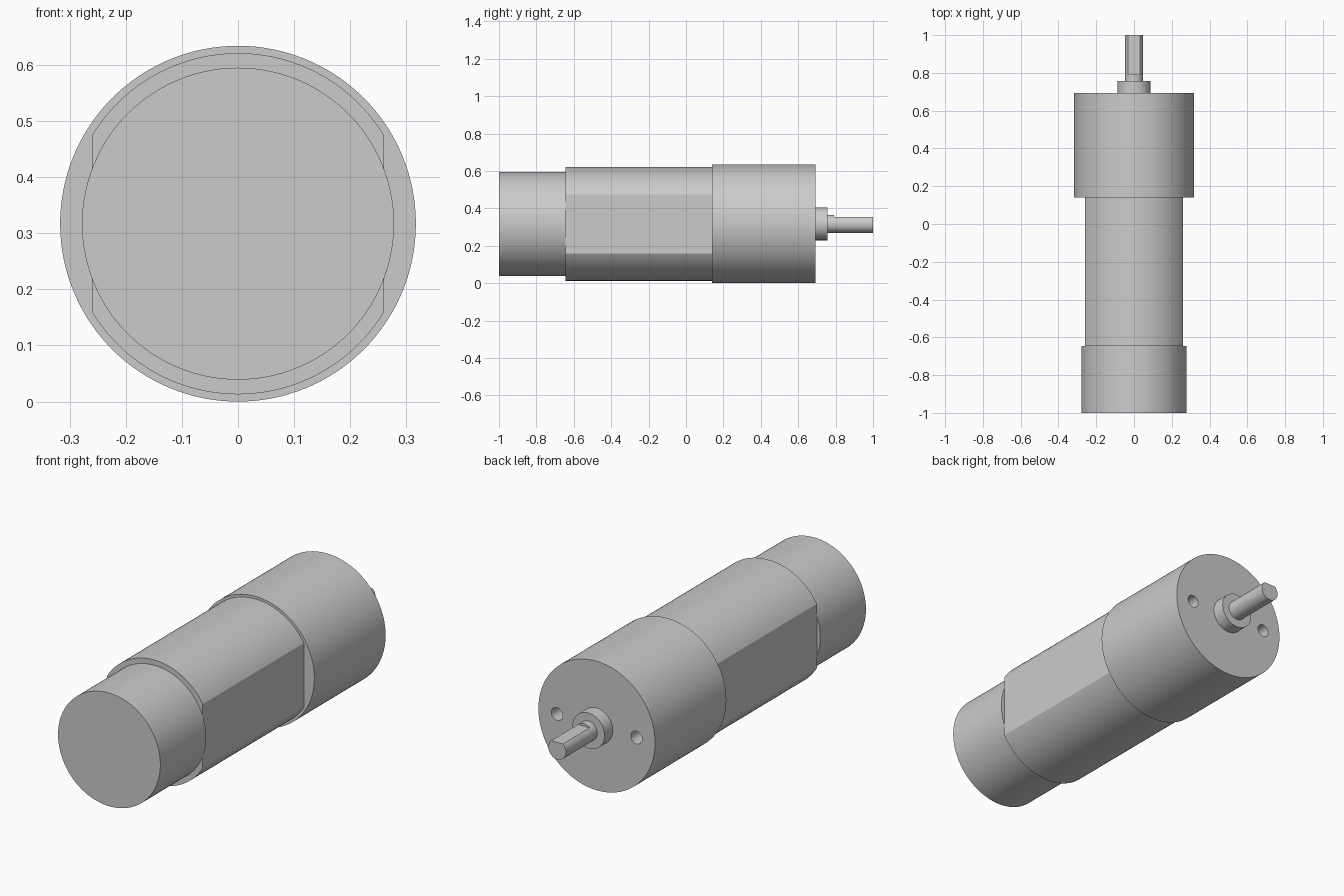
import bpy, bmesh
from math import pi, cos, sin, acos, asin, radians

if "Cube" in bpy.data.objects:
    bpy.data.objects.remove(bpy.data.objects["Cube"])

CZ = 0.317  # height of the motor axis


def arc(r, a0, a1, n):
    return [(r * cos(a0 + (a1 - a0) * i / n), r * sin(a0 + (a1 - a0) * i / n))
            for i in range(n + 1)]


def circle(r, n=128):
    return arc(r, 0, 2 * pi, n)[:-1]


def extrude(name, profile, y0, y1, x=0.0):
    """Extrude an x/z profile along y from y0 to y1."""
    bm = bmesh.new()
    face = bm.faces.new([bm.verts.new((x + px, y0, CZ + pz)) for px, pz in profile])
    top = bmesh.ops.extrude_face_region(bm, geom=[face])["geom"]
    verts = [v for v in top if isinstance(v, bmesh.types.BMVert)]
    bmesh.ops.translate(bm, verts=verts, vec=(0, y1 - y0, 0))
    bmesh.ops.recalc_face_normals(bm, faces=bm.faces)
    mesh = bpy.data.meshes.new(name)
    bm.to_mesh(mesh)
    bm.free()
    ob = bpy.data.objects.new(name, mesh)
    bpy.context.collection.objects.link(ob)
    return ob


# Rear cap
parts = [extrude("rear_cap", circle(0.278), -1.0, -0.645)]

# Motor body: round top and bottom, flat left and right
R, FLAT = 0.304, 0.26
a = acos(FLAT / R)
body = arc(R, a, pi - a, 64) + arc(R, pi + a, 2 * pi - a, 64)
parts.append(extrude("motor_body", body, -0.645, 0.14))

# Gearbox housing with two blind mounting holes
gearbox = extrude("gearbox", circle(0.317), 0.14, 0.693)
parts.append(gearbox)
for side in (-1, 1):
    cutter = extrude("hole_cutter", circle(0.031, 32), 0.55, 0.75, x=side * 0.216)
    cutter.hide_render = True
    cutter.hide_set(True)
    mod = gearbox.modifiers.new("mounting_hole", "BOOLEAN")
    mod.operation = "DIFFERENCE"
    mod.solver = "EXACT"
    mod.object = cutter

# Bearing boss and output shaft with a flat on its upper side
parts.append(extrude("bearing_boss", circle(0.0875, 64), 0.693, 0.757))
parts.append(extrude("shaft_root", circle(0.048, 48), 0.757, 0.792))
b = asin(0.036 / 0.048)
parts.append(extrude("shaft", arc(0.048, pi - b, 2 * pi + b, 48), 0.792, 1.0))

# Smooth the round walls, keep the rims crisp
bpy.ops.object.select_all(action="DESELECT")
for ob in parts:
    ob.select_set(True)
bpy.context.view_layer.objects.active = gearbox
bpy.ops.object.shade_smooth_by_angle(angle=radians(20))
